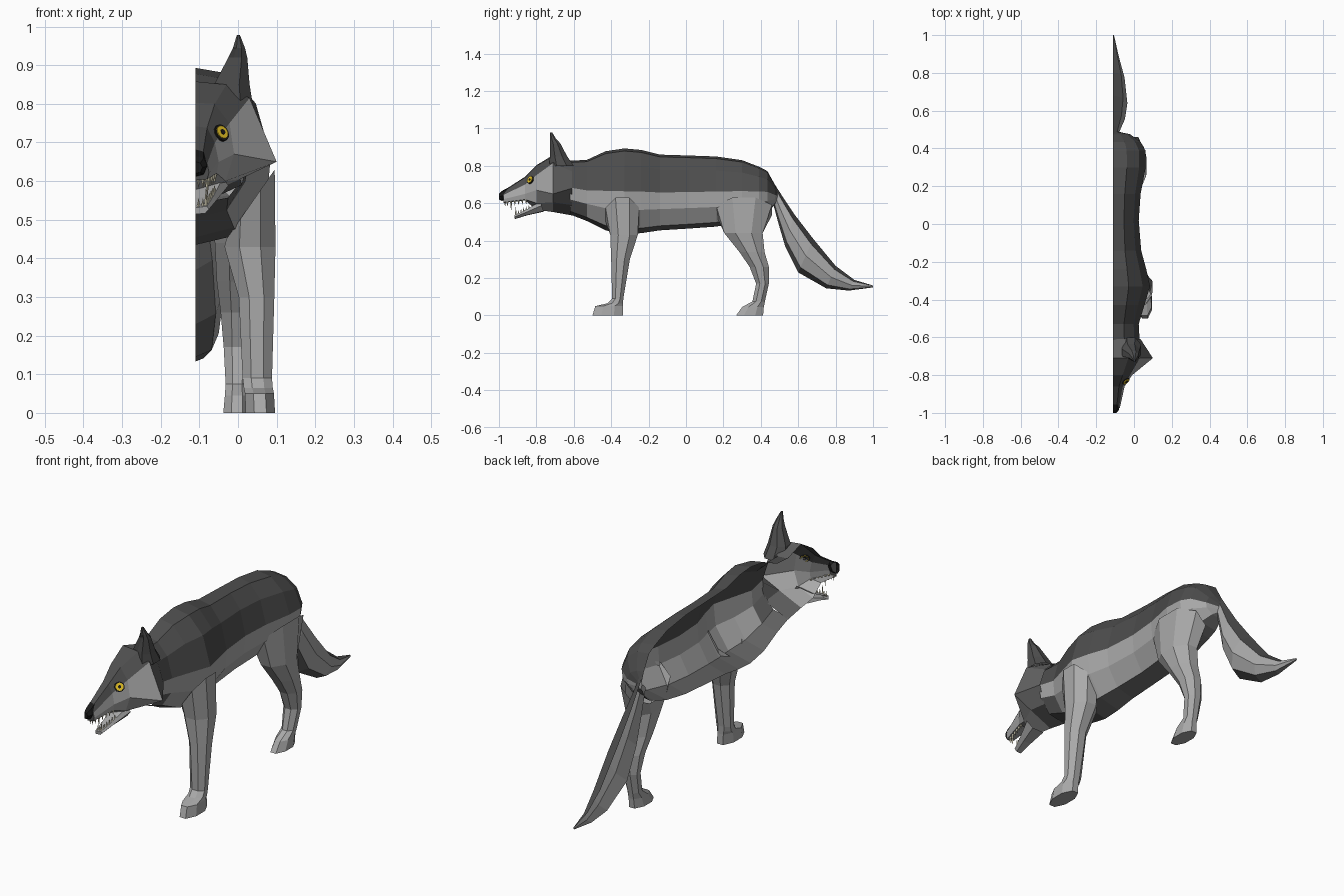
import bpy, bmesh, math
from mathutils import Vector
from mathutils.bvhtree import BVHTree

if "Cube" in bpy.data.objects:
    bpy.data.objects.remove(bpy.data.objects["Cube"])

CUT = -0.11  # open symmetry plane of the half model


def material(name, r, g, b):
    m = bpy.data.materials.new(name)
    m.diffuse_color = (r, g, b, 1)
    m.use_nodes = True
    m.node_tree.nodes["Principled BSDF"].inputs["Base Color"].default_value = m.diffuse_color
    return m


DARK = material("dark_fur", .075, .075, .075)
LIGHT = material("light_fur", .4, .4, .4)
MID = material("mid_fur", .12, .12, .12)
BLACK = material("black", .01, .01, .01)
IVORY = material("ivory", .75, .7, .52)
YELLOW = material("yellow", .8, .55, .02)


def loft(name, rings, mats, pick=lambda i, k: 0, closed=False, cap_start=False, cap_end=False):
    bm = bmesh.new()
    vs = [[bm.verts.new(p) for p in ring] for ring in rings]
    n = len(vs[0])
    for i in range(len(vs) - 1):
        for k in range(n if closed else n - 1):
            j = (k + 1) % n
            f = bm.faces.new((vs[i][k], vs[i][j], vs[i + 1][j], vs[i + 1][k]))
            f.material_index = pick(i, k)
    if cap_start:
        bm.faces.new(vs[0])
    if cap_end:
        bm.faces.new(vs[-1])
    bmesh.ops.recalc_face_normals(bm, faces=bm.faces)
    me = bpy.data.meshes.new(name)
    bm.to_mesh(me)
    bm.free()
    for m in mats:
        me.materials.append(m)
    ob = bpy.data.objects.new(name, me)
    bpy.context.collection.objects.link(ob)
    return ob


def half_rings(sections, profile):
    """sections: top y, top z, bottom y, bottom z, half width"""
    return [[(CUT + u * w, yb + (yt - yb) * v, zb + (zt - zb) * v) for u, v in profile]
            for yt, zt, yb, zb, w in sections]


def box_rings(levels, n=8, tilt=0):
    """levels: z, x0, x1, y0, y1; tilt raises the outer side of the first ring"""
    out = []
    for i, (z, x0, x1, y0, y1) in enumerate(levels):
        ring = []
        for k in range(n):
            a = (k + .5) * math.tau / n
            c, s = math.cos(a) / math.cos(math.pi / n), math.sin(a) / math.cos(math.pi / n)
            dz = tilt * (c + 1) / 2 if i == 0 else 0
            ring.append(((x0 + x1) / 2 + c * (x1 - x0) / 2, (y0 + y1) / 2 + s * (y1 - y0) / 2, z + dz))
        out.append(ring)
    return out


# Torso: half shell, dark back, light flank, darker belly
body = [(-.62, .827, .54, .14), (-.53, .832, .505, .135), (-.43, .878, .455, .165),
        (-.33, .893, .435, .195), (-.24, .885, .44, .175), (-.14, .86, .455, .148),
        (.02, .855, .465, .135), (.16, .85, .475, .145), (.3, .83, .5, .172),
        (.39, .795, .53, .17), (.435, .772, .55, .145), (.475, .7, .59, .09), (.49, .66, .62, .02)]
torso_profile = [(0, 1), (.42, .97), (.8, .8), (1, .5), (.95, .28), (.6, .06), (0, 0)]
loft("torso", half_rings([(y, t, y, b, w) for y, t, b, w in body], torso_profile),
     [DARK, LIGHT, MID], lambda i, k: 2 if k == 5 or (i < 1 and k > 3) else int(k > 2))

# Tail: drooping half shell
tail = [(.475, .7, .46, .62, .025), (.52, .63, .492, .5, .04), (.58, .54, .53, .37, .062),
        (.68, .41, .6, .23, .075), (.80, .265, .75, .145, .06), (.90, .19, .87, .133, .03),
        (1, .16, 1, .15, .004)]
loft("tail", half_rings(tail, [(0, 1), (.7, .85), (1, .5), (.7, .15), (0, 0)]),
     [DARK, LIGHT, MID], lambda i, k: (0, 1, 1, 2)[k])

# Legs: tapered tubes that blend into the flank and end in a forward paw
front_leg = [(.45, -.03, .095, -.43, -.25), (.43, -.035, .097, -.405, -.258), (.3, .002, .094, -.4, -.3),
             (.09, .012, .088, -.395, -.335), (.065, .015, .09, -.42, -.337),
             (.05, .018, .093, -.485, -.338), (0, .02, .096, -.5, -.338)]
loft("front_leg", box_rings(front_leg, tilt=.18), [LIGHT], closed=True, cap_end=True)
hind_leg = [(.5, -.07, .062, .16, .46), (.44, -.06, .066, .205, .41), (.34, -.055, .06, .285, .42),
            (.26, -.045, .05, .34, .443), (.17, -.037, .038, .375, .443), (.075, -.032, .028, .355, .422),
            (.045, -.034, .03, .3, .416), (0, -.038, .032, .268, .412)]
loft("hind_leg", box_rings(hind_leg, tilt=.13), [LIGHT], closed=True, cap_end=True)

# Head: collar, cheek ruff, brow, muzzle
head = [(-.61, [(0, .826), (.06, .822), (.115, .77), (.145, .68), (.12, .59), (0, .535)]),
        (-.71, [(0, .858), (.08, .85), (.14, .815), (.21, .65), (.115, .605), (0, .553)]),
        (-.80, [(0, .803), (.05, .8), (.088, .75), (.1, .67), (.078, .6), (0, .565)]),
        (-.86, [(0, .742), (.03, .738), (.05, .7), (.06, .65), (.055, .62), (0, .615)]),
        (-.975, [(0, .668), (.018, .664), (.03, .645), (.035, .622), (.03, .605), (0, .602)])]
head_ob = loft("head", [[(CUT + x, y, z) for x, z in pts] for y, pts in head], [DARK, LIGHT, MID],
               lambda i, k: 2 if i == 0 else (0 if k < 2 else 1), cap_end=True)

# Nose, lower jaw
soft = [(0, 1), (.7, .9), (1, .5), (.7, .1), (0, 0)]
loft("nose", half_rings([(-.955, .682, -.955, .625, .03), (-.985, .665, -.985, .612, .03),
                         (-1, .65, -1, .62, .018)], soft), [BLACK], cap_end=True)
jaw = [(-.78, .61, -.76, .555, .085), (-.86, .562, -.85, .535, .055), (-.918, .535, -.915, .515, .035)]
loft("lower_jaw", half_rings(jaw, [(0, .8), (.85, 1), (1, .6), (.7, .05), (0, 0)]), [LIGHT], cap_end=True)


# Teeth: a row on each lip, canines longest
def tooth(name, x, y, z, r, length):
    base = [(CUT + x + r * math.cos(a), y + r * math.sin(a), z) for a in (0, math.tau / 4, math.pi, math.tau * .75)]
    tip = [(CUT + x + .1 * (p[0] - CUT - x), y + .1 * (p[1] - y), z + length) for p in base]
    loft(name, [base, tip], [IVORY], closed=True)


for k in range(6):
    t = k / 5
    tooth("upper_tooth", .026 + .024 * t, -.955 + .1 * t, .611 + .01 * t, .006, -.05 if k == 1 else -.026)
    tooth("lower_tooth", .027 + .022 * t, -.91 + .07 * t, .535 + .032 * t, .005, .045 if k == 0 else .022)
for k in range(2):
    tooth("upper_incisor", .008 + .011 * k, -.967, .606, .005, -.022)
    tooth("lower_incisor", .008 + .011 * k, -.91, .53, .005, .025)

# Ear: pointed, with a dark scooped front
ear = [(.80, -.07, .038, -.73, -.6), (.85, -.062, .03, -.728, -.635), (.92, -.025, .024, -.726, -.672),
       (.945, -.013, .018, -.727, -.695), (.978, -.003, .005, -.728, -.715)]
rings = box_rings(ear)
for ring in rings[:3]:
    for k in (5, 6):
        x, y, z = ring[k]
        if k == 5:
            ring[k] = (x, y + .02, z)
loft("ear", rings, [DARK], closed=True, cap_end=True)

# Eye: stacked discs laid on the face surface
bvh = BVHTree.FromPolygons([v.co for v in head_ob.data.vertices], [p.vertices[:] for p in head_ob.data.polygons])
hit, normal, _, _ = bvh.ray_cast(Vector((-.043, -2, .725)), Vector((0, 1, 0)))
if normal.y > 0:
    normal = -normal
rot = normal.to_track_quat('Z', 'Y')
for name, r, h, m in (("eye_rim", .023, .003, BLACK), ("eye_iris", .018, .006, YELLOW), ("eye_pupil", .007, .008, BLACK)):
    disc = [[hit + rot @ Vector((r * math.cos(a * math.tau / 12), r * math.sin(a * math.tau / 12), d))
             for a in range(12)] for d in (-.004, h)]
    loft(name, disc, [m], closed=True, cap_end=True)
